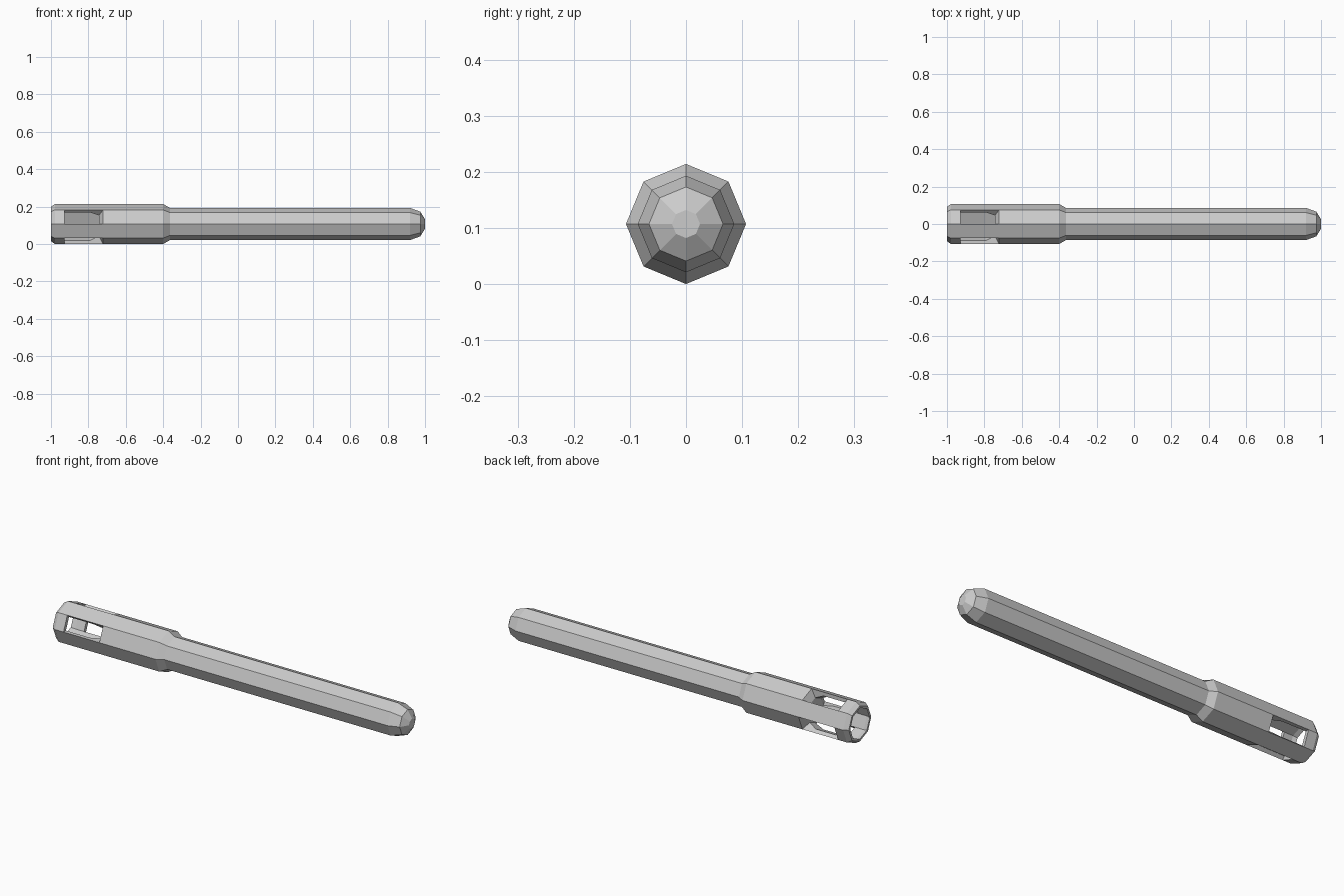
import bpy, bmesh, math

if "Cube" in bpy.data.objects:
    bpy.data.objects.remove(bpy.data.objects["Cube"])

SIDES = 8
CENTER_Z = 0.107

# (x, radius) profiles of the outer skin and of the open bore
outer = [(-1.0, 0.092), (-0.978, 0.107), (-0.928, 0.107), (-0.722, 0.107),
         (-0.40, 0.107), (-0.364, 0.086), (0.92, 0.086), (0.975, 0.066), (1.0, 0.025)]
inner = [(-1.0, 0.080), (-0.978, 0.087), (-0.928, 0.087), (-0.79, 0.087), (-0.743, 0.065)]
OUTER_SLOT = {2}       # profile spans left open on slotted sides
INNER_SLOT = {2, 3}

bm = bmesh.new()


def ring(x, r):
    verts = []
    for i in range(SIDES):
        a = math.tau * i / SIDES
        verts.append(bm.verts.new((x, r * math.cos(a), CENTER_Z + r * math.sin(a))))
    return verts


def skin(rings, slot_spans):
    for k in range(len(rings) - 1):
        for i in range(SIDES):
            if k in slot_spans and i % 2 == 1:
                continue
            j = (i + 1) % SIDES
            bm.faces.new((rings[k][i], rings[k][j], rings[k + 1][j], rings[k + 1][i]))


out = [ring(*p) for p in outer]
inn = [ring(*p) for p in inner]
skin(out, OUTER_SLOT)
skin(inn, INNER_SLOT)

# rounded tip cap and bottom of the bore
bm.faces.new(out[-1])
bm.faces.new(inn[-1])

# rim joining skin and bore at the open end
for i in range(SIDES):
    j = (i + 1) % SIDES
    bm.faces.new((out[0][i], out[0][j], inn[0][j], inn[0][i]))

# walls of the four slots
for i in range(1, SIDES, 2):
    j = (i + 1) % SIDES
    bm.faces.new((out[2][i], out[2][j], inn[2][j], inn[2][i]))
    bm.faces.new((out[3][i], out[3][j], inn[4][j], inn[4][i]))
    for s in (i, j):
        bm.faces.new((out[2][s], out[3][s], inn[4][s], inn[3][s], inn[2][s]))

bmesh.ops.recalc_face_normals(bm, faces=bm.faces)
mesh = bpy.data.meshes.new("slotted_rod")
bm.to_mesh(mesh)
bm.free()
obj = bpy.data.objects.new("slotted_rod", mesh)
bpy.context.collection.objects.link(obj)
